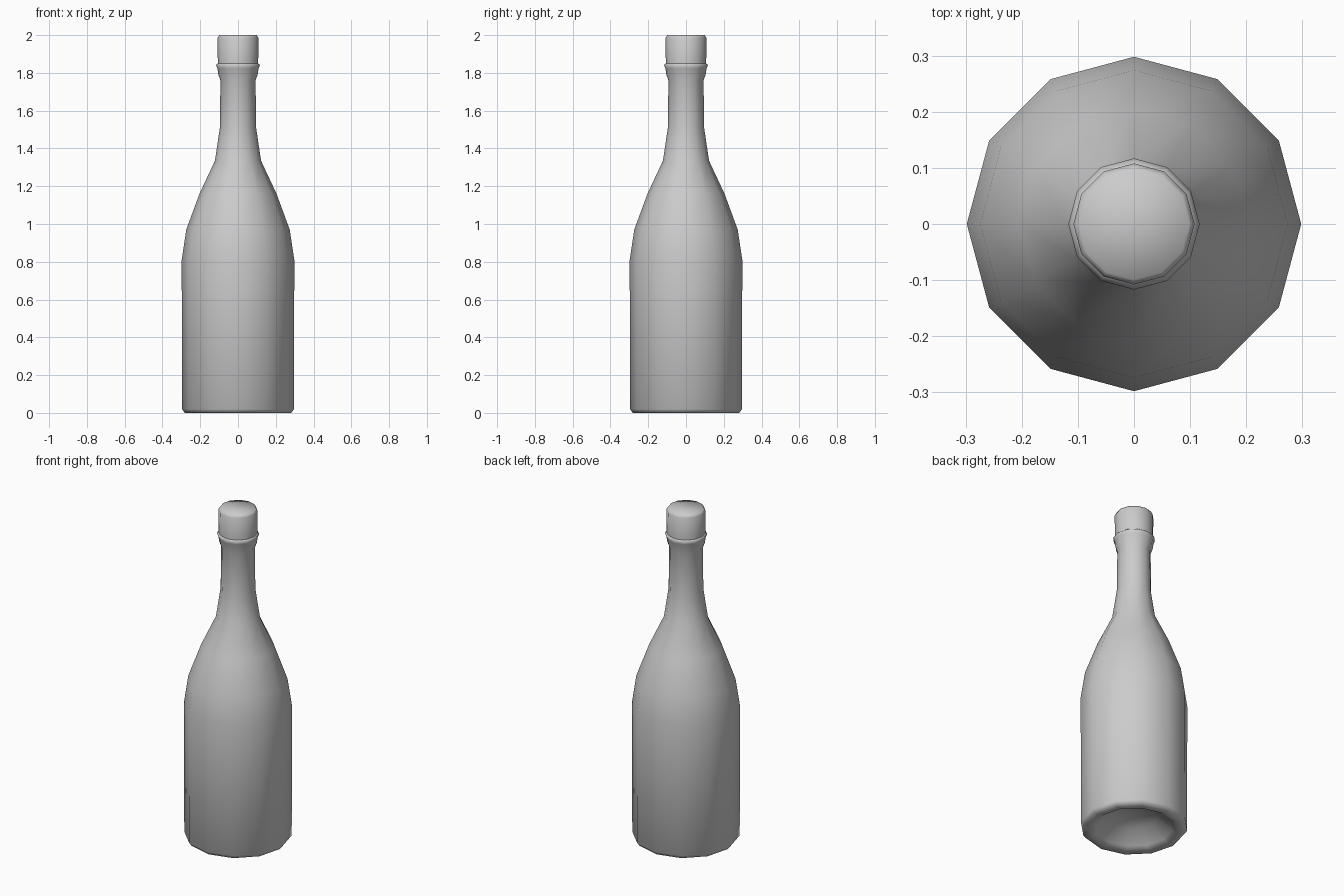
import bpy, bmesh, math

if "Cube" in bpy.data.objects:
    bpy.data.objects.remove(bpy.data.objects["Cube"])

SIDES = 12


def lathe(name, profile):
    """Revolve (radius, height) points around z; radius 0 closes to a pole."""
    bm = bmesh.new()
    rings = []
    for r, z in profile:
        if r == 0:
            rings.append([bm.verts.new((0, 0, z))] * SIDES)
        else:
            rings.append([bm.verts.new((r * math.cos(math.tau * i / SIDES),
                                        r * math.sin(math.tau * i / SIDES), z))
                          for i in range(SIDES)])
    for a, b in zip(rings, rings[1:]):
        for i in range(SIDES):
            j = (i + 1) % SIDES
            bm.faces.new(list(dict.fromkeys((a[i], a[j], b[j], b[i]))))
    for f in bm.faces:
        f.smooth = True
    mesh = bpy.data.meshes.new(name)
    bm.to_mesh(mesh)
    bm.free()
    obj = bpy.data.objects.new(name, mesh)
    bpy.context.collection.objects.link(obj)
    return obj


# Bottle: hollowed base, straight body, sloping shoulder, neck and collar
lathe("bottle", [
    (0, 0.1), (0.13, 0.08), (0.215, 0.015), (0.235, 0.0), (0.282, 0.0),
    (0.297, 0.02), (0.298, 0.81), (0.274, 0.97), (0.204, 1.16),
    (0.122, 1.335), (0.096, 1.51), (0.093, 1.76), (0.104, 1.79),
    (0.109, 1.825), (0.117, 1.842), (0.107, 1.85)])

# Cap sitting on the collar
lathe("cap", [(0.107, 1.85), (0.108, 1.985), (0.099, 2.0), (0, 2.0)])
